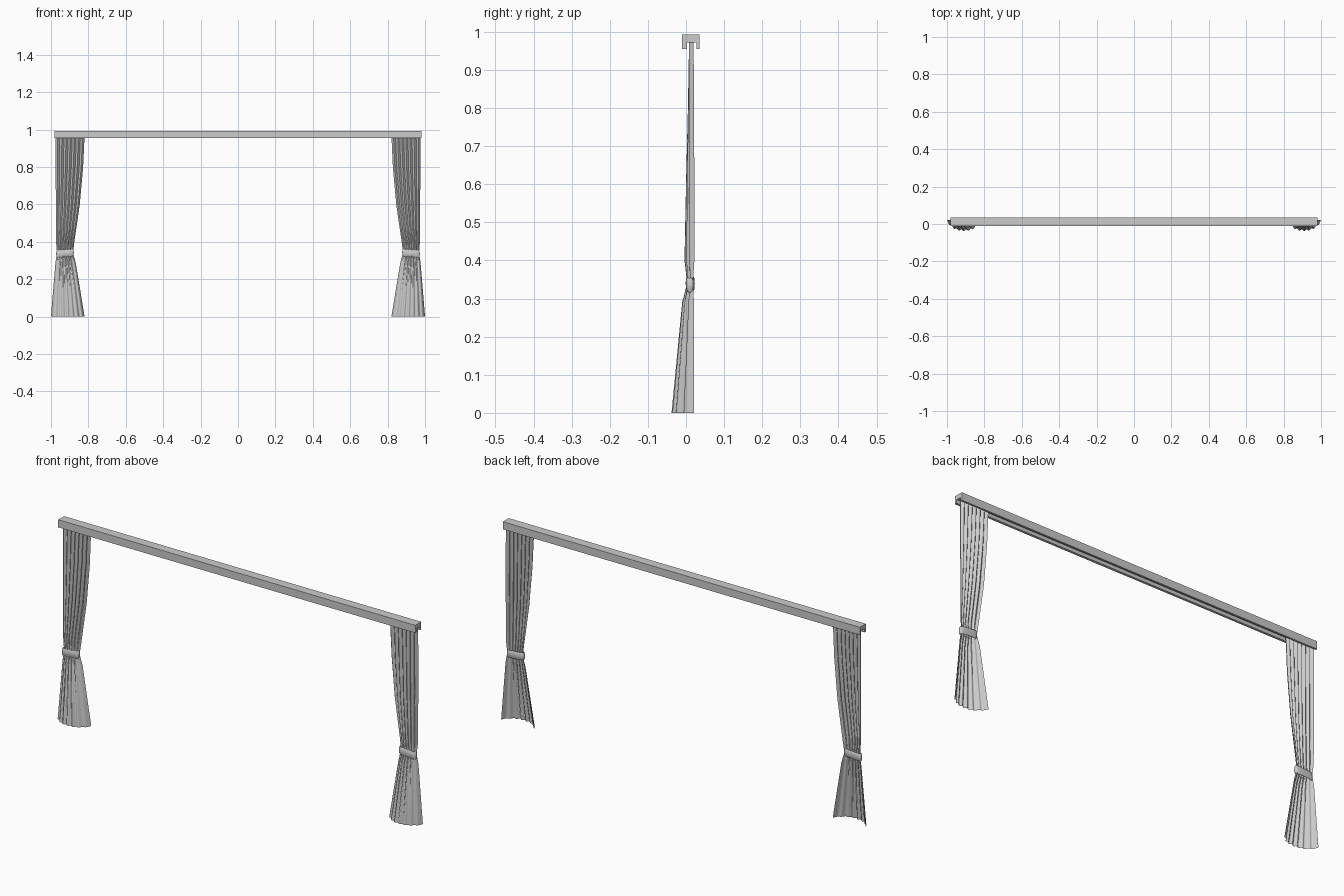
import bpy
import bmesh
from math import sin, cos, pi

if "Cube" in bpy.data.objects:
    bpy.data.objects.remove(bpy.data.objects["Cube"])


def make_material(name, rgb):
    mat = bpy.data.materials.new(name)
    mat.use_nodes = True
    mat.diffuse_color = (*rgb, 1)
    mat.node_tree.nodes["Principled BSDF"].inputs["Base Color"].default_value = (*rgb, 1)
    return mat


grey = make_material("light grey", (0.6, 0.6, 0.6))


def make_object(name, bm, smooth=None):
    mesh = bpy.data.meshes.new(name)
    bm.to_mesh(mesh)
    bm.free()
    obj = bpy.data.objects.new(name, mesh)
    bpy.context.collection.objects.link(obj)
    mesh.materials.append(grey)
    if smooth:
        bpy.ops.object.select_all(action="DESELECT")
        obj.select_set(True)
        bpy.context.view_layer.objects.active = obj
        bpy.ops.object.shade_smooth_by_angle(angle=smooth)
    return obj


def grid_faces(bm, rows, closed=False):
    for a, b in zip(rows, rows[1:]):
        n = len(a)
        for i in range(n if closed else n - 1):
            j = (i + 1) % n
            bm.faces.new((a[i], a[j], b[j], b[i]))


# Pelmet: box with a track groove along the underside
def pelmet():
    section = [(-0.01, 0.955), (-0.01, 0.993), (0.036, 0.993), (0.036, 0.955),
               (0.027, 0.955), (0.027, 0.972), (0.002, 0.972), (0.002, 0.955)]
    bm = bmesh.new()
    ends = [[bm.verts.new((x, y, z)) for y, z in section] for x in (-0.98, 0.98)]
    grid_faces(bm, ends, closed=True)
    for end in ends:
        bm.faces.new(end)
    bmesh.ops.recalc_face_normals(bm, faces=bm.faces)
    make_object("pelmet", bm)


# Curtain rows: height, inner x, outer x, back y, forward bulge, pleat depth
ROWS = [(0.972, 0.82, 0.975, 0.02, 0.0, 0.012),
        (0.80, 0.828, 0.975, 0.021, 0.004, 0.012),
        (0.60, 0.846, 0.974, 0.022, 0.012, 0.010),
        (0.40, 0.875, 0.973, 0.022, 0.020, 0.006),
        (0.34, 0.882, 0.968, 0.018, 0.012, 0.003),
        (0.29, 0.868, 0.976, 0.021, 0.026, 0.005),
        (0.0, 0.82, 1.0, 0.021, 0.050, 0.009)]
PLEATS, STEPS = 7, 8


def curtain(name, side):
    bm = bmesh.new()
    count = PLEATS * STEPS
    rows = []
    for z, inner, outer, back, bulge, depth in ROWS:
        row = []
        for i in range(count + 1):
            t = i / count
            arc = max(0, 1 - abs(2 * t - 1) ** 2.5)
            fold = (1 - cos(2 * pi * PLEATS * t)) / 2
            row.append(bm.verts.new((side * (inner + (outer - inner) * t),
                                     back - bulge * arc - depth * fold, z)))
        rows.append(row)
    grid_faces(bm, rows)
    if side < 0:
        bmesh.ops.reverse_faces(bm, faces=bm.faces)
    make_object(name, bm, 0.9)


# Tieback: rounded band wrapped around the gathered cloth
def tieback(name, side):
    bm = bmesh.new()
    rows = []
    for z, grow in ((0.32, -0.002), (0.325, 0.001), (0.34, 0.002), (0.352, 0.001), (0.358, -0.002)):
        row = []
        for i in range(32):
            a = 2 * pi * i / 32
            c, s = cos(a), sin(a)
            x = 0.925 + (0.045 + grow) * abs(c) ** 0.6 * (1 if c > 0 else -1)
            y = 0.011 + (0.010 + grow) * abs(s) ** 0.6 * (1 if s > 0 else -1)
            row.append(bm.verts.new((side * x, y, z - 0.004 * c)))
        rows.append(row)
    grid_faces(bm, rows, closed=True)
    bmesh.ops.recalc_face_normals(bm, faces=bm.faces)
    make_object(name, bm, 0.9)


pelmet()
for label, side in (("left", 1), ("right", -1)):
    curtain(label + "_curtain", side)
    tieback(label + "_tieback", side)
